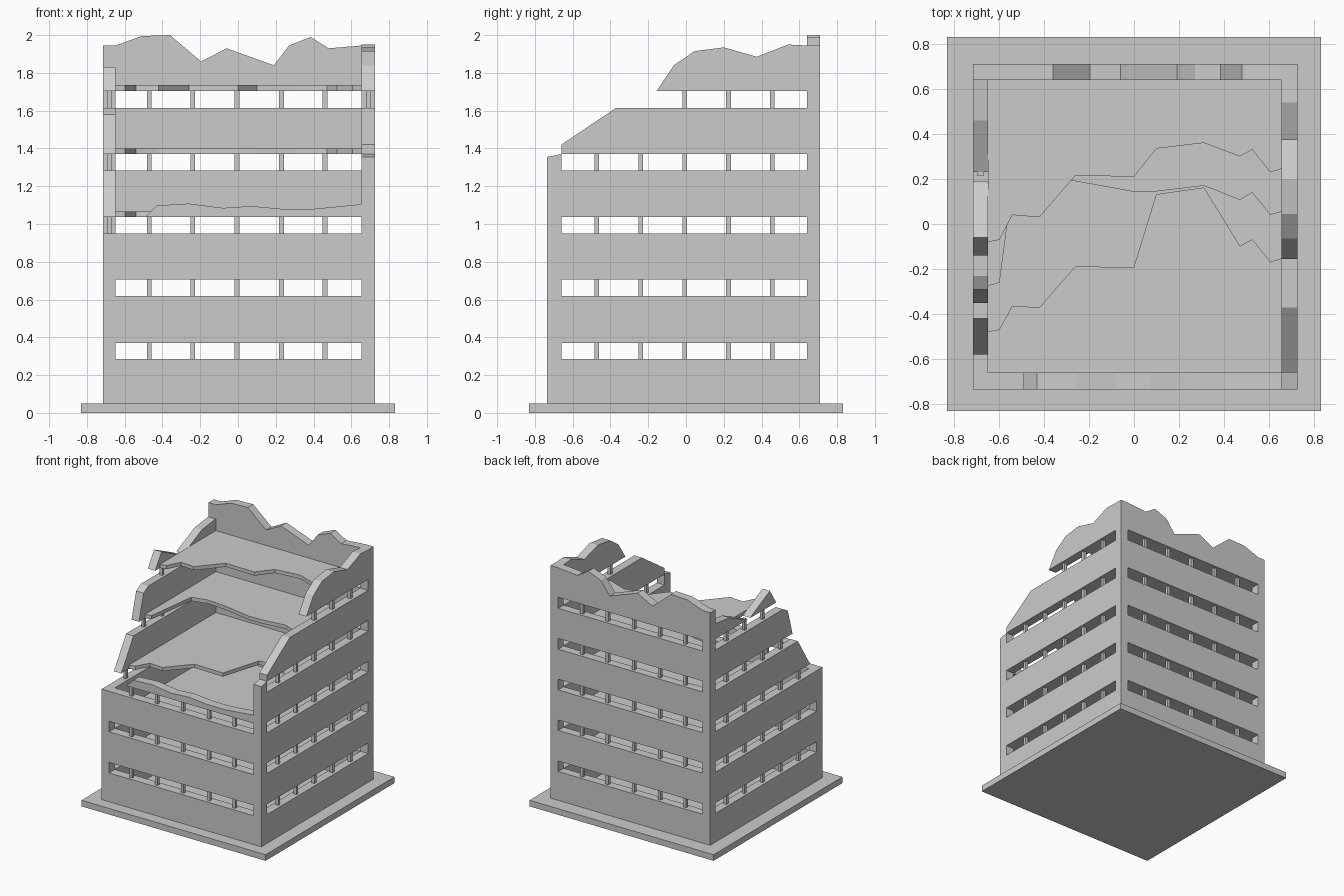
import bpy, bmesh
from mathutils import Vector

if "Cube" in bpy.data.objects:
    bpy.data.objects.remove(bpy.data.objects["Cube"])

mat = bpy.data.materials.new("concrete grey")
mat.diffuse_color = (0.6, 0.6, 0.6, 1)
mat.use_nodes = True
mat.node_tree.nodes["Principled BSDF"].inputs["Base Color"].default_value = mat.diffuse_color

# Outer and inner faces of the walls
X0, XI0, XI1, X1 = -0.715, -0.648, 0.655, 0.725
Y0, YI0, YI1, Y1 = -0.735, -0.66, 0.64, 0.71
BANDS = [(0.285, 0.37), (0.62, 0.705), (0.95, 1.037), (1.282, 1.37), (1.615, 1.705)]
POST_X = [-0.47, -0.24, -0.005, 0.23, 0.46]
POST_Y = [-0.472, -0.24, -0.007, 0.225, 0.457]


def prisms(name, outlines, axis, a, b):
    """Extrude 2D outlines from a to b along the axis, as one object."""
    put = {'x': lambda u, v: Vector((a, u, v)),
           'y': lambda u, v: Vector((u, a, v)),
           'z': lambda u, v: Vector((u, v, a))}[axis]
    step = Vector([(b - a) if c == axis else 0 for c in 'xyz'])
    bm = bmesh.new()
    for pts in outlines:
        face = bm.faces.new([bm.verts.new(put(*p)) for p in pts])
        ext = bmesh.ops.extrude_face_region(bm, geom=[face], use_keep_orig=True)
        bmesh.ops.translate(bm, vec=step,
                            verts=[g for g in ext['geom'] if isinstance(g, bmesh.types.BMVert)])
    bmesh.ops.recalc_face_normals(bm, faces=bm.faces)
    mesh = bpy.data.meshes.new(name)
    bm.to_mesh(mesh)
    bm.free()
    mesh.materials.append(mat)
    ob = bpy.data.objects.new(name, mesh)
    bpy.context.collection.objects.link(ob)
    return ob


def rect(u0, v0, u1, v1):
    return [(u0, v0), (u1, v0), (u1, v1), (u0, v1)]


def comb(u_start, u_col, u_end, count):
    """Wall outline with window bands cut in from the u_end side."""
    pts = [(u_start, 0.05), (u_end, 0.05)]
    for lo, hi in BANDS[:count]:
        pts += [(u_end, lo), (u_col, lo), (u_col, hi), (u_end, hi)]
    return pts


# Base plate
prisms("base_plate", [rect(-0.83, -0.83, 0.83, 0.83)], 'z', 0, 0.05)

# Back wall with ragged top
back_top = [(XI1, 1.945), (0.48, 1.93), (0.385, 1.99), (0.27, 1.945), (0.19, 1.84),
            (-0.06, 1.93), (-0.195, 1.86), (-0.36, 2.0), (-0.51, 1.995), (XI0, 1.945), (X0, 1.945)]
prisms("back_wall", [comb(X0, XI0, XI1, 5) + back_top, rect(XI1, 0.05, X1, 1.945)], 'y', YI1, Y1)

# Right wall: body, broken fourth storey, broken top storey
right_body = comb(Y0, YI0, YI1, 3) + [(YI1, 1.282), (YI0, 1.282), (YI0, 1.37), (Y0, 1.355)]
right_mid = [(YI0, 1.37), (YI1, 1.37), (YI1, 1.615), (-0.37, 1.615), (YI0, 1.42)]
right_top = [(-0.155, 1.705), (YI1, 1.705), (YI1, 1.945), (0.54, 1.95), (0.375, 1.885),
             (0.2, 1.935), (0.045, 1.915), (-0.065, 1.84)]
prisms("right_wall", [right_body, right_mid, right_top], 'x', XI1, X1)

# Left wall: body and three receding broken storeys
left_body = comb(Y0, YI0, YI1, 2) + [(YI1, 0.95), (Y0, 0.95)]
left_parts = [
    [(-0.58, 1.037), (YI1, 1.037), (YI1, 1.282), (-0.42, 1.282), (-0.545, 1.085)],
    [(-0.35, 1.37), (YI1, 1.37), (YI1, 1.615), (-0.23, 1.615), (-0.29, 1.58)],
    [(-0.14, 1.705), (0.19, 1.705), (-0.06, 1.83)],
    [(0.23, 1.705), (YI1, 1.705), (YI1, 1.83), (0.46, 1.81)],
]
# Broken crest keeps some thickness at its back end
left_parts[2] = [(-0.14, 1.705), (0.19, 1.705), (0.18, 1.715), (-0.06, 1.83)]
prisms("left_wall", [left_body] + left_parts, 'x', X0, XI0)

# Front wall: whole storeys and the wavy broken lintel
lintel = [(-0.49, 1.037), (XI1, 1.037), (XI1, 1.105), (0.4, 1.08), (0.23, 1.08), (0.07, 1.095),
          (-0.08, 1.085), (-0.26, 1.108), (-0.43, 1.098)]
levels = [(0.05, 0.285), (0.37, 0.62), (0.705, 0.95)]
prisms("front_wall", [rect(XI0, lo, XI1, hi) for lo, hi in levels] + [lintel], 'y', Y0, YI0)


# Window posts
def posts(name, spots, axis, centre):
    outlines = [rect(u - 0.0125, BANDS[i][0], u + 0.0125, BANDS[i][1]) for i, u in spots]
    prisms(name, outlines, axis, centre - 0.0125, centre + 0.0125)


posts("front_posts", [(i, x) for i in range(3) for x in POST_X], 'y', (Y0 + YI0) / 2)
posts("back_posts", [(i, x) for i in range(5) for x in POST_X], 'y', (Y1 + YI1) / 2)
right_first = [0, 0, 0, 0, 2]   # first post still standing in each storey
left_first = [0, 0, 0, 1, 2]
posts("right_posts", [(i, y) for i in range(5) for y in POST_Y[right_first[i]:]], 'x', (X1 + XI1) / 2)
posts("left_posts", [(i, y) for i in range(5) for y in POST_Y[left_first[i]:]], 'x', (X0 + XI0) / 2)

# Floor slabs: two whole, three broken off with ragged front edges
EDGE_X = [XI0, -0.597, -0.54, -0.42, -0.26, 0, 0.1, 0.31, 0.47, 0.525, 0.605, XI1]
EDGES = [
    [YI0] * 12,
    [YI0] * 12,
    [-0.48, -0.47, -0.365, -0.373, -0.19, -0.195, 0.13, 0.16, -0.1, -0.07, -0.17, -0.155],
    [-0.275, -0.26, 0.17, 0.2, 0.19, 0.143, 0.145, 0.17, 0.107, 0.14, 0.04, 0.055],
    [-0.08, -0.07, 0.04, 0.03, 0.215, 0.21, 0.335, 0.36, 0.3, 0.33, 0.23, 0.245],
]
for n, ((lo, hi), edge) in enumerate(zip(BANDS, EDGES), 1):
    outline = list(zip(EDGE_X, edge)) + [(XI1, YI1), (XI0, YI1)]
    prisms(f"floor_slab_{n}", [outline], 'z', hi, hi + 0.03)
